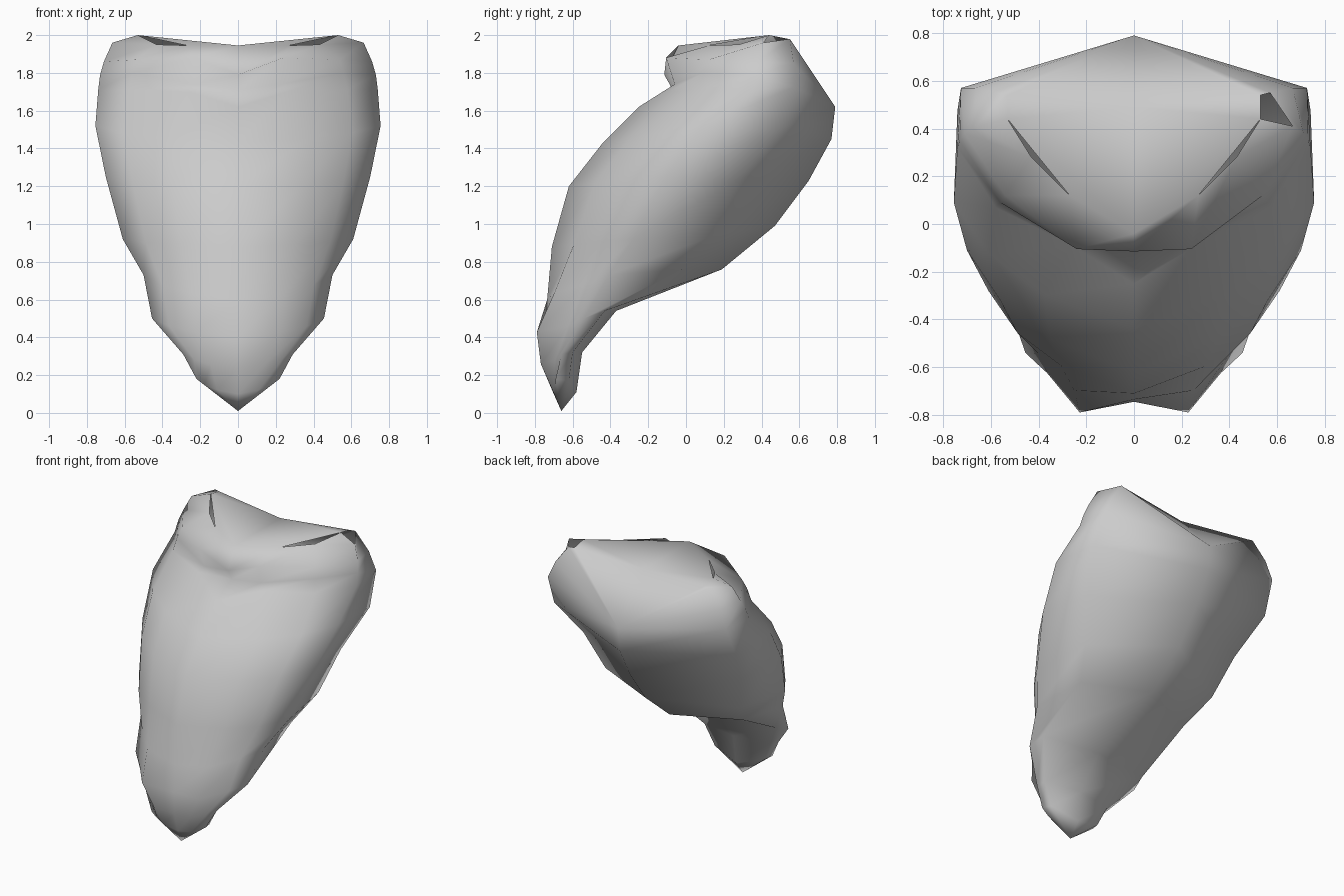
import bpy
import bmesh

old = bpy.data.objects.get("Cube")
if old:
    bpy.data.objects.remove(old, do_unlink=True)

# Single neutral colour
grey = bpy.data.materials.new("plain_grey")
grey.use_nodes = True
colour = (0.6, 0.6, 0.6, 1)
grey.diffuse_color = colour
grey.node_tree.nodes["Principled BSDF"].inputs["Base Color"].default_value = colour

FRONT_STEPS = (0.5, 0.8)     # share of the half width


def half_section(front, side, corner, back, forward, power=1.45):
    """Half outline: front centre, two front points, side, back corner, back centre."""
    sx, sy, sz = side
    outline = [(0, *front)]
    for u in FRONT_STEPS:
        k = (1 - u ** power) ** (1 / power)
        outline.append((sx * u, sy + (front[0] - sy) * k, sz + (front[1] - sz) * k))
    # The blade is slightly hollow near the tip, so its edges stand forward
    x, y, z = outline[1]
    outline[1] = (x, y - forward, z)
    return outline + [side, corner, (0, *back)]


# Body sections from the tip upward:
# front centre, side, back corner, back centre, forward edge
body = [
    ((-0.70, 0.10), (0.22, -0.69, 0.18), (0.20, -0.62, 0.17), (-0.58, 0.11), 0.01),
    ((-0.74, 0.24), (0.29, -0.66, 0.31), (0.27, -0.60, 0.32), (-0.55, 0.32), 0.05),
    ((-0.745, 0.40), (0.455, -0.54, 0.50), (0.43, -0.43, 0.54), (-0.37, 0.54), 0.10),
    ((-0.735, 0.60), (0.50, -0.41, 0.73), (0.45, -0.02, 0.76), (0.19, 0.76), 0.05),
    ((-0.71, 0.88), (0.61, -0.28, 0.92), (0.55, 0.15, 0.94), (0.47, 0.99), 0),
    ((-0.62, 1.20), (0.70, -0.11, 1.25), (0.64, 0.28, 1.23), (0.65, 1.23), 0),
    ((-0.44, 1.43), (0.755, 0.09, 1.52), (0.74, 0.475, 1.495), (0.77, 1.45), 0),
]
sections = [half_section(*row) for row in body]

# Ledge, groove, lip and rim at the top; the groove stops at the sides
ledge = [(0, -0.25, 1.62), (0.26, -0.09, 1.70), (0.58, 0.07, 1.71),
         (0.74, 0.32, 1.71), (0.725, 0.57, 1.725), (0, 0.79, 1.62)]
groove = [(0, -0.07, 1.71), (0.23, -0.06, 1.74), (0.56, 0.09, 1.80),
          (0.73, 0.35, 1.79)]
lip = [(0, -0.115, 1.79), (0.24, -0.105, 1.88), (0.54, 0.12, 1.87),
       (0.71, 0.38, 1.86), (0.665, 0.57, 1.85)]
rim = [(0, -0.04, 1.945), (0.27, 0.12, 1.945), (0.43, 0.28, 1.95),
       (0.665, 0.41, 1.96), (0.57, 0.55, 1.98), (0, 0.49, 1.945)]
sections += [ledge, groove, lip, rim]

bm = bmesh.new()
for sign in (1, -1):
    def vert(point):
        return bm.verts.new((point[0] * sign, point[1], point[2]))

    def face(*corners):
        bm.faces.new(corners if sign > 0 else corners[::-1])

    rows = [[vert(p) for p in section] for section in sections]

    # Walls between neighbouring sections
    for low, high in zip(rows, rows[1:]):
        for a in range(min(len(low), len(high)) - 1):
            face(low[a], low[a + 1], high[a + 1], high[a])

    # Pointed tip
    tip = vert((0, -0.66, 0.01))
    for a, b in zip(rows[0], rows[0][1:]):
        face(tip, b, a)

    # Upper flank, then the sloping upper back
    front, inner, outer, side, corner, back = rows[-1]
    low_side, low_corner, low_back = rows[-4][3:]
    groove_side = rows[-3][3]
    lip_side, lip_corner = rows[-2][3:]
    peak = vert((0.53, 0.44, 2.0))
    crest = vert((0.53, 0.54, 1.98))
    face(low_side, low_corner, groove_side)
    face(groove_side, low_corner, lip_corner, lip_side)
    face(low_corner, low_back, lip_corner)
    face(lip_corner, low_back, corner)
    face(corner, low_back, crest)
    face(crest, low_back, back)

    # Saddle top, with a narrow slit left open in front of each peak
    face(front, inner, peak)
    face(front, peak, back)
    face(outer, side, peak)
    face(peak, crest, back)
    # The left peak is open towards the back, the right one is closed
    if sign < 0:
        face(peak, side, corner, crest)

bmesh.ops.remove_doubles(bm, verts=bm.verts[:], dist=0.0005)
mesh = bpy.data.meshes.new("curved_body")
bm.to_mesh(mesh)
bm.free()
mesh.materials.append(grey)

curved_body = bpy.data.objects.new("curved_body", mesh)
bpy.context.collection.objects.link(curved_body)
bpy.ops.object.select_all(action="DESELECT")
curved_body.select_set(True)
bpy.context.view_layer.objects.active = curved_body
bpy.ops.object.shade_smooth_by_angle(angle=1.5)
